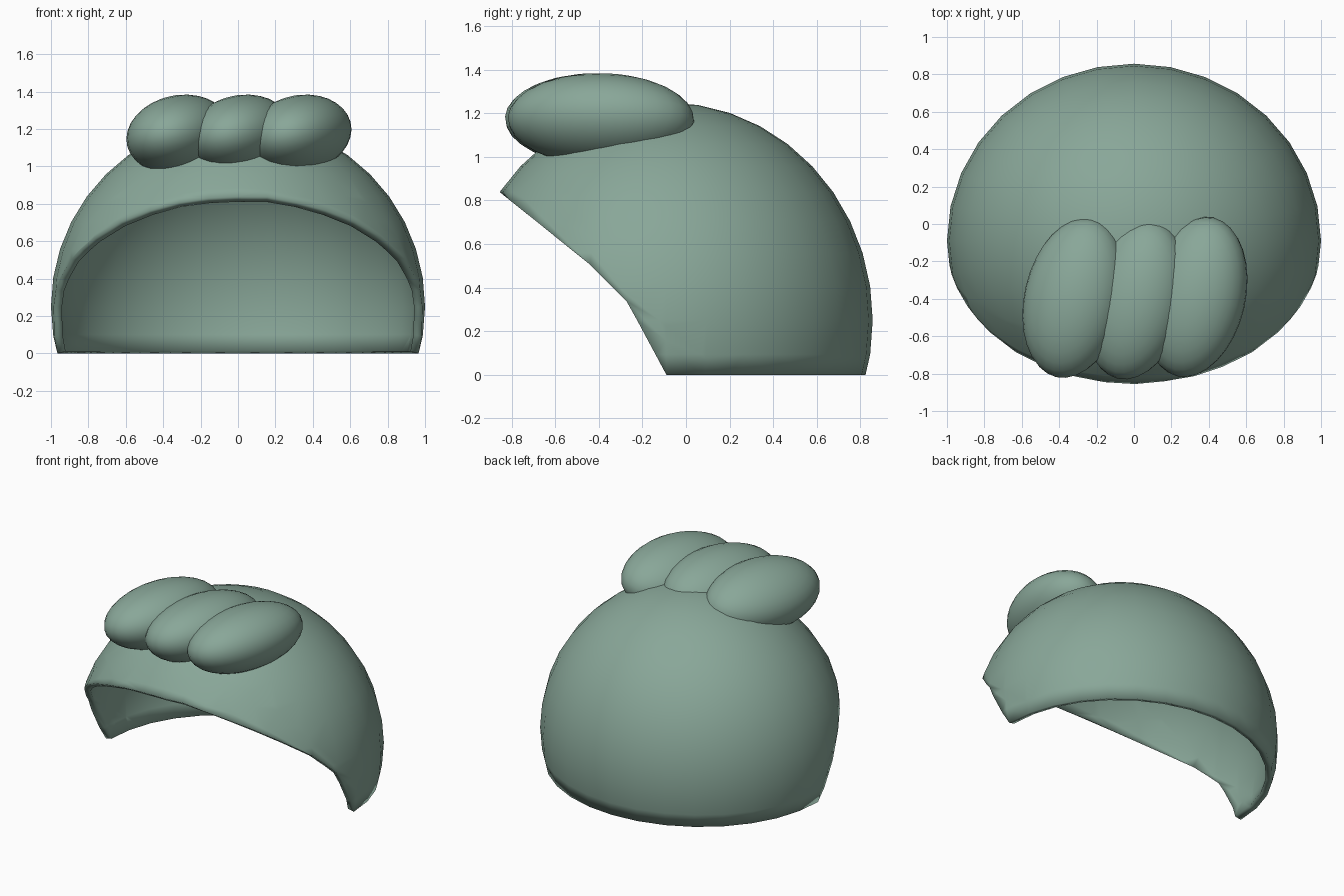
import bpy, bmesh
from math import radians
from mathutils import Vector, Matrix

if "Cube" in bpy.data.objects:
    bpy.data.objects.remove(bpy.data.objects["Cube"])

green = bpy.data.materials.new("grey_green")
green.diffuse_color = (0.25, 0.386, 0.317, 1)
green.use_nodes = True
green.node_tree.nodes["Principled BSDF"].inputs["Base Color"].default_value = green.diffuse_color


def finish(name, bm):
    mesh = bpy.data.meshes.new(name)
    bm.to_mesh(mesh)
    bm.free()
    mesh.materials.append(green)
    for p in mesh.polygons:
        p.use_smooth = True
    obj = bpy.data.objects.new(name, mesh)
    bpy.context.collection.objects.link(obj)
    return obj


def ellipsoid(segments, rings, centre, radii, rot=(0, 0, 0)):
    bm = bmesh.new()
    bmesh.ops.create_uvsphere(bm, u_segments=segments, v_segments=rings, radius=1)
    for v in bm.verts:
        v.co = Vector(a * b for a, b in zip(v.co, radii))
    rx, ry, rz = (radians(a) for a in rot)
    turn = Matrix.Rotation(rz, 4, 'Z') @ Matrix.Rotation(ry, 4, 'Y') @ Matrix.Rotation(rx, 4, 'X')
    bm.transform(Matrix.Translation(centre) @ turn)
    return bm


# Dome of the cap, cut flat at the bottom
dome = ellipsoid(32, 20, (0, -0.09, 0.25), (1.0, 0.947, 1.0))
bmesh.ops.bisect_plane(dome, geom=dome.verts[:] + dome.edges[:] + dome.faces[:],
                       plane_co=(0, 0, 0), plane_no=(0, 0, 1), clear_inner=True)

# Face opening: remove everything in front of a bent side profile (y, z)
profile = [(-0.857, 0.84), (-0.44, 0.505), (-0.27, 0.335), (-0.09, 0.0)]
planes = []
for (y0, z0), (y1, z1) in zip(profile, profile[1:]):
    co, no = Vector((0, y0, z0)), Vector((0, z0 - z1, y1 - y0)).normalized()
    planes.append((co, no))


def in_opening(face):
    c = face.calc_center_median()
    return all((c - co).dot(no) < 0 for co, no in planes)


for co, no in planes:
    bmesh.ops.bisect_plane(dome, geom=dome.verts[:] + dome.edges[:] + dome.faces[:],
                           dist=1e-5, plane_co=co, plane_no=no)
bmesh.ops.delete(dome, geom=[f for f in dome.faces if in_opening(f)], context='FACES')
# Merge slivers and face the surface outwards
bmesh.ops.remove_doubles(dome, verts=dome.verts[:], dist=0.012)
bmesh.ops.recalc_face_normals(dome, faces=dome.faces[:])
top = max(dome.faces, key=lambda f: f.calc_center_median().z)
if top.normal.z < 0:
    bmesh.ops.reverse_faces(dome, faces=dome.faces[:])
cap = finish("hair_cap", dome)

# Shell thickness
shell = cap.modifiers.new("thickness", 'SOLIDIFY')
shell.thickness = 0.045
shell.offset = -1

# Three overlapping rolls of fringe
for side, x, y in (("left", -0.318, -0.395), ("middle", 0.01, -0.403), ("right", 0.328, -0.39)):
    finish("fringe_roll_" + side,
           ellipsoid(32, 16, (x, y, 1.172), (0.272, 0.435, 0.207), (0, -15, -13)))
